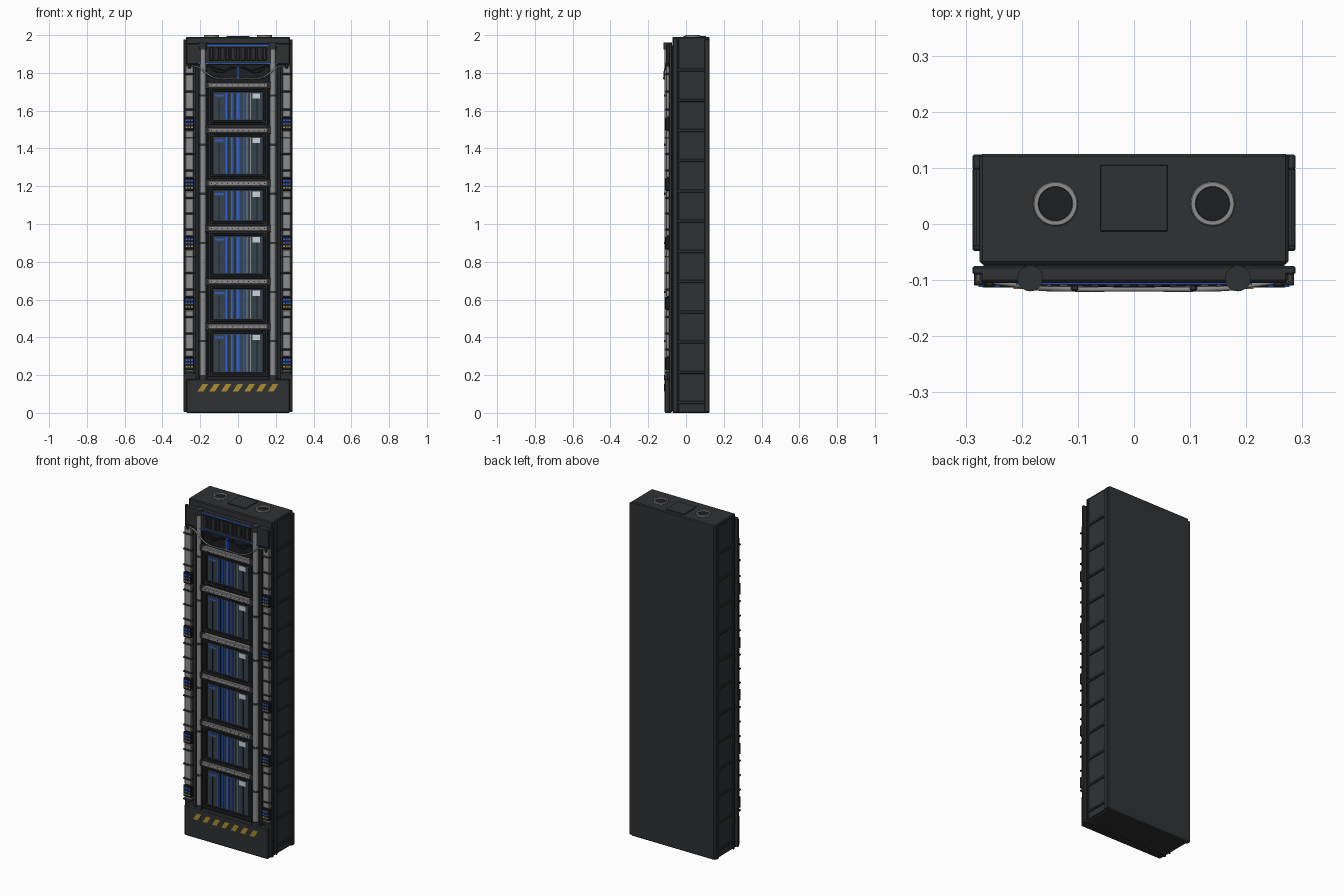
import bpy, math
from mathutils import Vector

if "Cube" in bpy.data.objects:
    bpy.data.objects.remove(bpy.data.objects["Cube"])


def mat(name, r, g, b):
    m = bpy.data.materials.new(name)
    m.diffuse_color = (r, g, b, 1)
    m.use_nodes = True
    m.node_tree.nodes["Principled BSDF"].inputs["Base Color"].default_value = m.diffuse_color
    return m


DARK = mat("dark_metal", .028, .031, .034)
BLACK = mat("black_metal", .012, .013, .016)
STEEL = mat("steel", .27, .27, .27)
GLASS = mat("bay_face", .035, .055, .075)
BLUE = mat("blue_light", .03, .13, .75)
YELLOW = mat("yellow_paint", .42, .27, .03)
WHITE = mat("label_white", .6, .65, .7)
RUNG = mat("rung_grey", .27, .25, .26)


def mesh(name, verts, faces, m, bevel=0, seg=1):
    me = bpy.data.meshes.new(name)
    me.from_pydata(verts, [], faces)
    me.materials.append(m)
    ob = bpy.data.objects.new(name, me)
    bpy.context.collection.objects.link(ob)
    if bevel:
        b = ob.modifiers.new("bevel", 'BEVEL')
        b.width, b.segments = bevel, seg
    return ob


def box(name, x0, x1, y0, y1, z0, z1, m=DARK, bevel=0, skew=0):
    """Axis-aligned box; skew shifts the top edge along x."""
    x0, x1 = min(x0, x1), max(x0, x1)
    v = [(x + (skew if z == z1 else 0), y, z)
         for z in (z0, z1) for x, y in ((x0, y0), (x1, y0), (x1, y1), (x0, y1))]
    f = [(3, 2, 1, 0), (4, 5, 6, 7), (0, 1, 5, 4), (1, 2, 6, 5), (2, 3, 7, 6), (3, 0, 4, 7)]
    return mesh(name, v, f, m, bevel)


def rod(name, a, b, r, m=STEEL, n=16):
    a, b = Vector(a), Vector(b)
    q = (b - a).to_track_quat('Z', 'Y')
    ring = [q @ Vector((r * math.cos(t), r * math.sin(t), 0))
            for t in (2 * math.pi * i / n for i in range(n))]
    f = [(i, (i + 1) % n, n + (i + 1) % n, n + i) for i in range(n)]
    f += [tuple(range(n))[::-1], tuple(range(n, 2 * n))]
    ob = mesh(name, [a + p for p in ring] + [b + p for p in ring], f, m)
    for p in ob.data.polygons:
        p.use_smooth = len(p.vertices) == 4
    return ob


def cable(name, pts, r, m):
    cu = bpy.data.curves.new(name, 'CURVE')
    cu.dimensions = '3D'
    cu.bevel_depth, cu.bevel_resolution, cu.use_fill_caps = r, 2, True
    cu.resolution_u = 5
    s = cu.splines.new('BEZIER')
    s.bezier_points.add(len(pts) - 1)
    for bp, p in zip(s.bezier_points, pts):
        bp.co = p
        bp.handle_left_type = bp.handle_right_type = 'AUTO'
    cu.materials.append(m)
    ob = bpy.data.objects.new(name, cu)
    bpy.context.collection.objects.link(ob)
    return ob


def frame(name, x, z0, z1, w, y0, y1, m=DARK, bevel=.003):
    """Rectangular frame: one ring mesh, mirrored about x = 0."""
    o = [(-x, z0), (x, z0), (x, z1), (-x, z1)]
    i = [(-x + w, z0 + w), (x - w, z0 + w), (x - w, z1 - w), (-x + w, z1 - w)]
    v = [(a, y, b) for y in (y0, y1) for loop in (o, i) for a, b in loop]
    f = []
    for k in range(4):
        j = (k + 1) % 4
        f += [(k, j, 4 + j, 4 + k), (8 + j, 8 + k, 12 + k, 12 + j),
              (j, k, 8 + k, 8 + j), (4 + k, 4 + j, 12 + j, 12 + k)]
    return mesh(name, v, f, m, bevel)


# Cabinet body and front plate
box("cabinet_body", -.275, .275, -.072, .125, 0, 1.99, DARK, .005)
box("front_plate", -.288, .288, -.09, -.075, .005, 1.955, DARK, .003)
box("front_plate_gasket", -.268, .268, -.078, -.068, .01, 1.945, BLACK)

# Base skirt with hazard stripes
box("base_skirt", -.275, .275, -.113, -.075, 0, .18, DARK, .005)
for i in range(7):
    x = -.215 + i * .062
    box("hazard_stripe", x, x + .03, -.1155, -.11, .112, .152, YELLOW, 0, .026)

# Top header with vent slats and blue trim
box("header_block", -.275, .275, -.105, -.075, 1.845, 1.955, DARK, .005)
box("vent_recess", -.155, .155, -.107, -.1, 1.862, 1.938, BLACK)
for i in range(11):
    x = -.14 + i * .028
    box("vent_slat", x - .008, x + .008, -.111, -.1, 1.866, 1.934, DARK, .002)
for z in (1.849, 1.946):
    box("header_blue_trim", -.21, .21, -.108, -.1, z - .003, z + .003, BLUE)

# Roof hatch and ring ports
box("roof_hatch", -.06, .06, -.013, .105, 1.985, 1.995, DARK, .001)
for s in (-1, 1):
    n = 32
    prof = ((.04, 1.985), (.04, 1.998), (.038, 2), (.031, 2), (.03, 1.998), (.03, 1.985))
    v = [(s * .14 + r * math.cos(2 * math.pi * i / n), .036 + r * math.sin(2 * math.pi * i / n), z)
         for r, z in prof for i in range(n)]
    f = [(k * n + i, k * n + (i + 1) % n, (k + 1) * n + (i + 1) % n, (k + 1) * n + i)
         for k in range(5) for i in range(n)]
    mesh("roof_ring", v, f, STEEL)
    rod("roof_ring_well", (s * .14, .036, 1.985), (s * .14, .036, 1.992), .031, BLACK, 32)

for s in (-1, 1):
    # Side panel: thin skin, corner posts and horizontal ribs
    box("side_skin", s * .27, s * .281, -.048, .124, .01, 1.975, DARK)
    box("side_rear_post", s * .272, s * .288, .097, .124, .005, 1.978, DARK, .003)
    box("side_front_post", s * .272, s * .288, -.048, -.037, .005, 1.978, DARK, .003)
    for i in range(12):
        z = .055 + i * .16
        box("side_rib", s * .275, s * .288, -.045, .1, z - .008, z + .008, DARK, .003)

    # Upright tube with caps and collars
    x = s * .185
    rod("upright_tube", (x, -.097, .18), (x, -.097, 1.94), .016)
    rod("upright_cap", (x, -.097, 1.925), (x, -.097, 1.96), .023, DARK, 20)
    rod("upright_foot", (x, -.097, .175), (x, -.097, .2), .02, DARK, 20)
    for i in range(6):
        z = .38 + i * .26
        rod("upright_collar", (x, -.097, z - .006), (x, -.097, z + .006), .0185, DARK)
    box("channel_rib", s * .208, s * .226, -.1, -.085, .18, 1.85, DARK, .003)
    box("inner_rail", s * .161, s * .17, -.104, -.085, .18, 1.85, BLACK)

    # Outer rail segments between indicator modules
    mods = [.262, .58, .9, 1.21, 1.53]
    ends = [.18] + mods + [1.85]
    for k in range(6):
        a = ends[k] + (.036 if k else .02)
        b = ends[k + 1] - (.036 if k < 5 else .015)
        if b - a > .01:
            box("outer_rail", s * .235, s * .28, -.106, -.085, a, b, STEEL, .004)
            mid = [(a + b) / 2] if b - a < .2 else [a + (b - a) * t for t in (.15, .5, .85)]
            for z in mid:
                box("rail_clamp", s * .231, s * .285, -.11, -.085, z - .005, z + .005, DARK, .002)
    for z in mods:
        box("indicator_module", s * .232, s * .284, -.11, -.085, z - .034, z + .034, BLACK, .003)
        for r, m in enumerate((YELLOW, BLUE, BLUE)):
            for c in range(3):
                lx = s * .258 + (c - 1) * .014
                lz = z - .018 + r * .018
                box("indicator_light", lx - .005, lx + .005, -.112, -.108, lz - .004, lz + .004, m)

# Equipment bays
bays = [(.19, .445), (.47, .68), (.71, .962), (.99, 1.204), (1.238, 1.488), (1.523, 1.724)]
for z0, z1 in bays:
    frame("bay_frame", .158, z0, z1, .012, -.106, -.085, DARK)
    frame("bay_inner_frame", .147, z0 + .011, z1 - .011, .014, -.1, -.085, BLACK)
    box("bay_face", -.135, .135, -.096, -.085, z0 + .02, z1 - .02, GLASS)
    for x, w, m in ((-.063, .004, BLUE), (-.033, .004, BLUE), (0, .007, BLUE), (.031, .003, BLUE),
                    (-.048, .002, BLACK), (-.016, .002, BLACK), (.048, .002, STEEL),
                    (.066, .002, STEEL), (.1, .002, BLACK), (-.1, .002, BLACK)):
        top = z1 - (.06 if abs(x) > .07 else .03)
        box("bay_strip", x - w, x + w, -.098, -.09, z0 + .03, top, m)
    box("bay_label", .077, .117, -.0985, -.09, z1 - .06, z1 - .032, WHITE)
    for k in range(3):
        x = -.115 + k * .016
        box("bay_status_light", x - .006, x + .006, -.0985, -.09, z1 - .05, z1 - .04, BLUE)
    for x in (-.14, .14):
        for z in (z0 + .018, z1 - .018):
            rod("bay_bolt", (x, -.103, z), (x, -.095, z), .005, DARK, 8)

# Ladder rungs above each bay
for z in (.456, .695, .976, 1.215, 1.496, 1.735):
    box("rung", -.158, .158, -.112, -.085, z - .014, z + .014, RUNG, .004)
    for i in range(11):
        x = -.14 + i * .028
        rod("rung_hole", (x, -.1128, z), (x, -.108, z), .003, BLACK, 8)
    for s in (-1, 1):
        box("rung_bracket", s * .15, s * .178, -.108, -.085, z - .02, z + .02, DARK, .003)
        rod("rung_bolt", (s * .12, -.114, z - .012), (s * .12, -.095, z - .012), .007, DARK, 8)

# Cables under the header
box("cable_backing", -.158, .158, -.095, -.085, 1.75, 1.85, BLACK)
half = [(.275, -.1, 1.835), (.215, -.108, 1.832), (.175, -.114, 1.805), (.125, -.116, 1.775)]
cable("main_cable", [(-x, y, z) for x, y, z in half] + [(0, -.116, 1.772)] + half[::-1], .0045, STEEL)
cable("upper_cable", [(-.165, -.1, 1.845), (-.08, -.108, 1.815), (0, -.11, 1.83),
                      (.08, -.108, 1.815), (.165, -.1, 1.845)], .003, DARK)
for s in (-1, 1):
    cable("side_cable", [(s * .16, -.1, 1.835), (s * .09, -.106, 1.8), (s * .02, -.1, 1.85)], .0025, DARK)
    box("cable_clip", s * .25, s * .265, -.112, -.09, 1.822, 1.846, DARK, .003)
    box("cable_clamp", s * .1, s * .112, -.119, -.09, 1.764, 1.784, DARK, .002)
box("blue_cable_marker", -.006, .006, -.112, -.09, 1.76, 1.835, BLUE)
